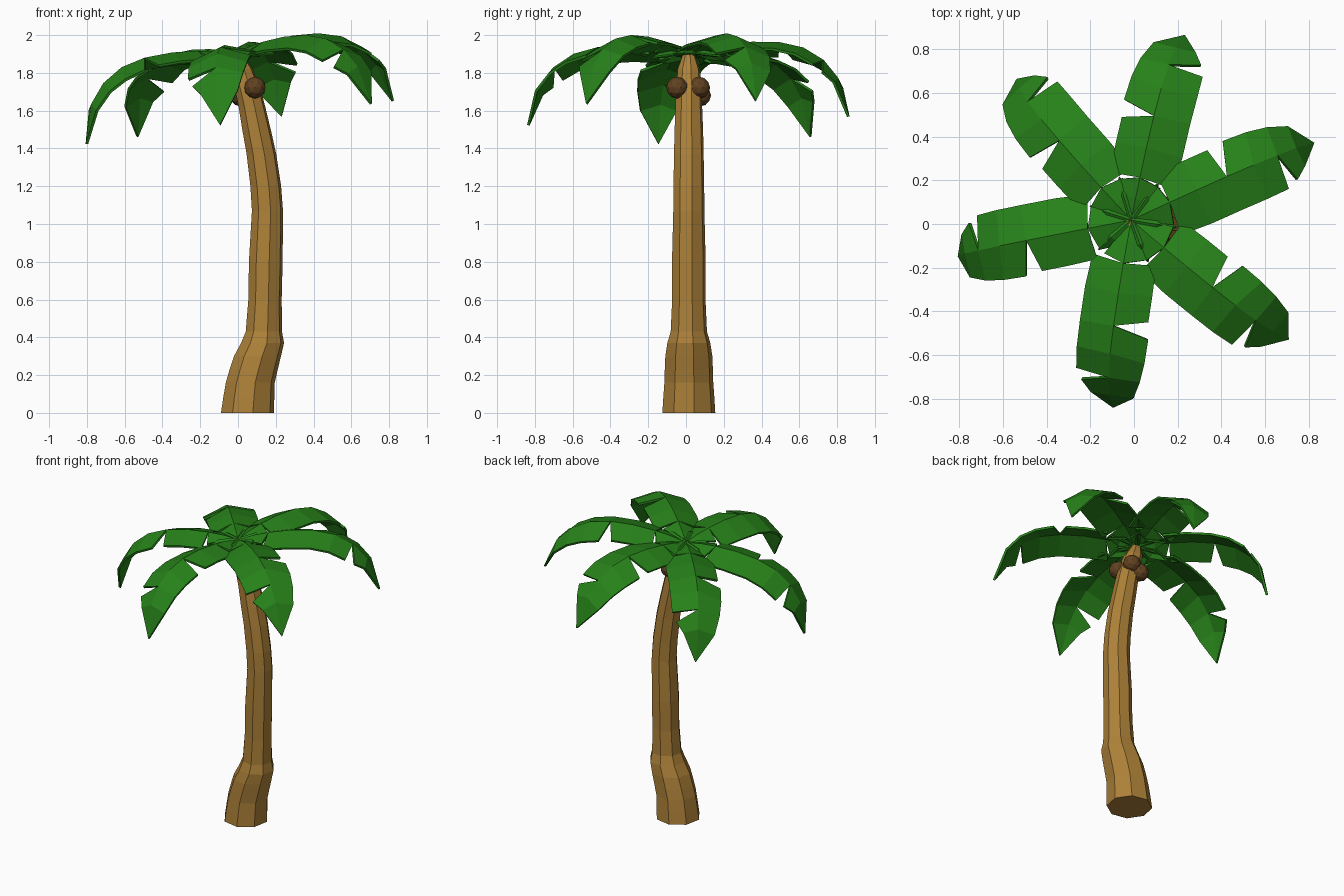
import bpy, bmesh
from math import sin, cos, pi, radians
from mathutils import Matrix, Vector

if "Cube" in bpy.data.objects:
    bpy.data.objects.remove(bpy.data.objects["Cube"])


def material(name, rgb):
    m = bpy.data.materials.new(name)
    m.diffuse_color = (*rgb, 1)
    m.use_nodes = True
    m.node_tree.nodes["Principled BSDF"].inputs["Base Color"].default_value = m.diffuse_color
    return m


BARK = material("bark", (0.42, 0.22, 0.04))
LEAF = material("leaf", (0.02, 0.22, 0.01))
NUT = material("nut", (0.12, 0.055, 0.015))


def finish(bm, name, mat, matrix=Matrix()):
    bmesh.ops.remove_doubles(bm, verts=bm.verts, dist=0.0005)
    bm.normal_update()
    me = bpy.data.meshes.new(name)
    bm.to_mesh(me)
    bm.free()
    me.materials.append(mat)
    ob = bpy.data.objects.new(name, me)
    ob.matrix_world = matrix
    bpy.context.collection.objects.link(ob)
    return ob


# Trunk: eight-sided rings (height, centre x, radius)
RINGS = [(0, .05, .143), (.08, .057, .138), (.16, .065, .132), (.23, .083, .13),
         (.30, .103, .127), (.37, .13, .116), (.43, .137, .098), (.6, .143, .09),
         (.8, .147, .091), (1.07, .156, .084), (1.2, .147, .083), (1.37, .124, .08),
         (1.5, .098, .077), (1.62, .074, .072), (1.7, .055, .07), (1.82, .02, .06),
         (1.91, -.008, .028)]
bm = bmesh.new()
loops = []
for z, cx, r in RINGS:
    loops.append([bm.verts.new((cx + r * cos(k * pi / 4 + .2), .015 + r * sin(k * pi / 4 + .2), z))
                  for k in range(8)])
for a, b in zip(loops, loops[1:]):
    for k in range(8):
        n = (k + 1) % 8
        bm.faces.new((a[k], a[n], b[n], b[k]))
bm.faces.new(loops[0][::-1])
bm.faces.new(loops[-1])
finish(bm, "trunk", BARK)

# Coconuts
for i, p in enumerate([(.09, -.047, 1.722), (.075, .07, 1.722), (.015, .075, 1.68)]):
    bm = bmesh.new()
    bmesh.ops.create_icosphere(bm, subdivisions=2, radius=.058)
    finish(bm, f"coconut_{i + 1}", NUT, Matrix.Translation(p))

# Fronds: arched midrib (distance, height), notched edges on each side
ARCH = [(0, 0), (.1, .025), (.2, .04), (.34, .05), (.49, .043), (.62, .01),
        (.73, -.06), (.81, -.16), (.87, -.365)]
LEFT = [((0, .02), (.1, .06)), ((.1, .06), (.17, .10)), ((.19, .145), (.33, .15)),
        ((.33, .15), (.45, .15)), ((.53, .16), (.64, .155)), ((.64, .155), (.73, .14)),
        ((.73, .14), (.81, .11)), ((.81, .11), (.87, 0))]
RIGHT = [((0, -.02), (.1, -.06)), ((.1, -.06), (.17, -.10)), ((.18, -.155), (.33, -.165)),
         ((.33, -.165), (.49, -.165)), ((.49, -.165), (.61, -.165)), ((.61, -.165), (.71, -.16)),
         ((.76, -.135), (.81, -.09)), ((.81, -.09), (.87, 0))]


def arch_point(u, v=0):
    for (u0, z0), (u1, z1) in zip(ARCH, ARCH[1:]):
        if u <= u1:
            break
    return Vector((u, v, z0 + (z1 - z0) * (u - u0) / (u1 - u0) - abs(v) * .33))


def thicken(ob, t):
    mod = ob.modifiers.new("thickness", "SOLIDIFY")
    mod.thickness = t
    mod.offset = -1


# The whole crown leans slightly with the trunk
CROWN = Matrix.Translation((-.012, .018, 1.905)) @ Matrix.Rotation(radians(-8), 4, 'Y')
for i, ang in enumerate((24, 77, 132, 191, 261, 321)):
    bm = bmesh.new()
    for edges in (LEFT, RIGHT):
        for k, (e0, e1) in enumerate(edges):
            pts = [arch_point(ARCH[k][0]), arch_point(ARCH[k + 1][0]),
                   arch_point(*e1), arch_point(*e0)]
            if k == len(edges) - 1:
                pts.pop(2)
            if edges is RIGHT:
                pts.reverse()
            bm.faces.new([bm.verts.new(p) for p in pts])
    place = CROWN @ Matrix.Rotation(radians(ang), 4, 'Z')
    thicken(finish(bm, f"frond_{i + 1}", LEAF, place), .014)

    # Small pointed blade between neighbouring fronds
    bm = bmesh.new()
    root, ridge, tip = [bm.verts.new(p) for p in ((0, 0, .01), (.12, 0, .02), (.21, 0, -.03))]
    a, b = [bm.verts.new((.11, s * .055, -.015)) for s in (1, -1)]
    for f in ((root, ridge, a), (ridge, tip, a), (root, b, ridge), (ridge, b, tip)):
        bm.faces.new(f)
    place = CROWN @ Matrix.Rotation(radians(ang + 30), 4, 'Z')
    thicken(finish(bm, f"inner_blade_{i + 1}", LEAF, place), .01)
